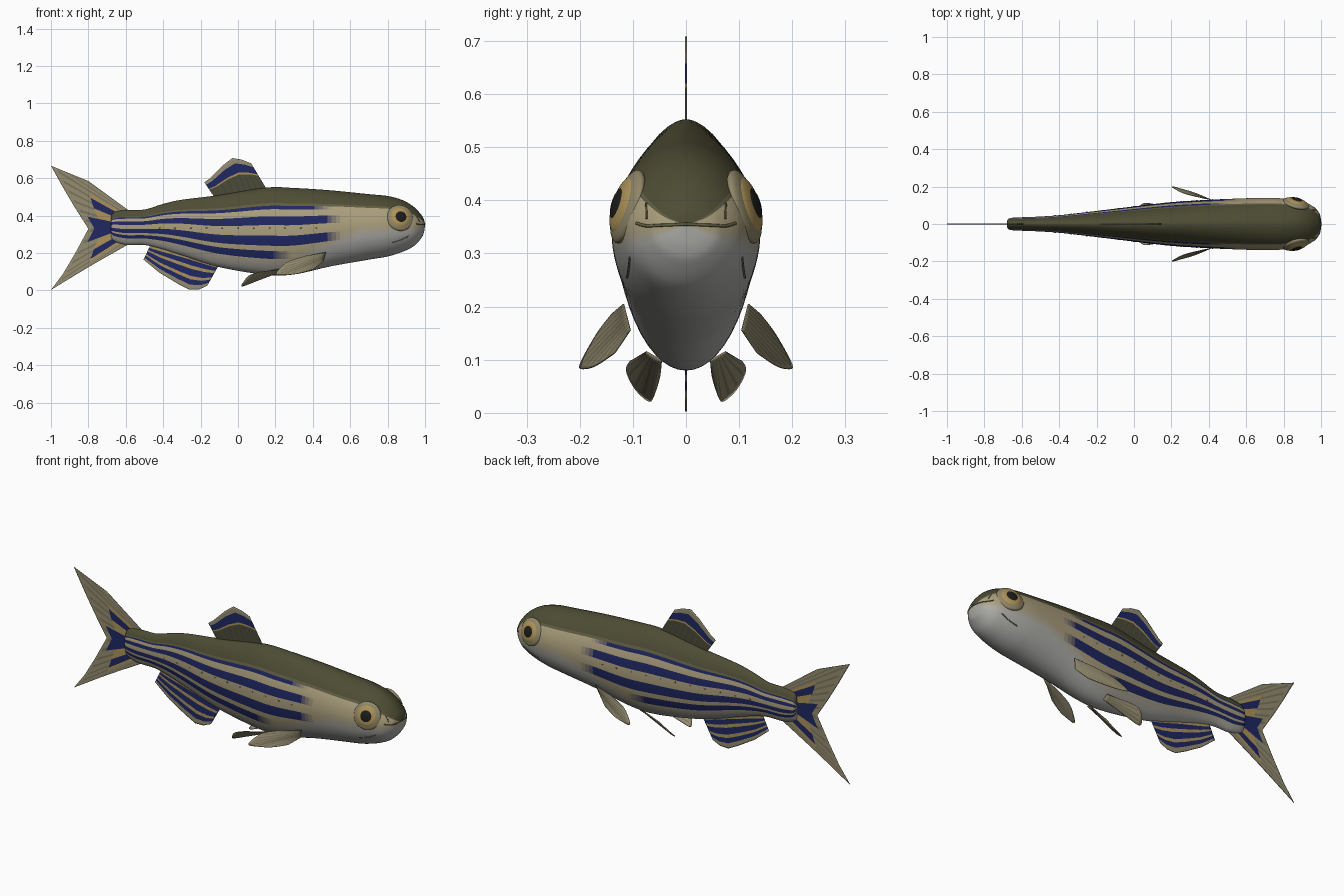
import bpy, bmesh, math
from mathutils import Vector

if "Cube" in bpy.data.objects:
    bpy.data.objects.remove(bpy.data.objects["Cube"])

OLIVE, GOLD, BLUE, BELLY = (.075, .072, .034), (.40, .34, .20), (.014, .020, .12), (.42, .42, .40)
AMBER, DARK = (.42, .29, .10), (.012, .012, .010)

def mix(a, b, f):
    f = round(max(0, min(1, f)) * 8) / 8
    return tuple(p + (q - p) * f for p, q in zip(a, b))

def material(c):
    name = "paint_%03d_%03d_%03d" % tuple(round(v * 999) for v in c)
    m = bpy.data.materials.get(name)
    if not m:
        m = bpy.data.materials.new(name)
        m.diffuse_color = (*c, 1)
        m.use_nodes = True
        m.node_tree.nodes["Principled BSDF"].inputs["Base Color"].default_value = m.diffuse_color
    return m

def catmull(pts, n):
    pts = [Vector(p) for p in pts]
    out = []
    for i in range(len(pts) - 1):
        a, b, c, d = pts[max(i - 1, 0)], pts[i], pts[i + 1], pts[min(i + 2, len(pts) - 1)]
        for k in range(n):
            t = k / n
            out.append(.5 * (2 * b + (c - a) * t + (2 * a - 5 * b + 4 * c - d) * t * t
                             + (3 * b - a - 3 * c + d) * t ** 3))
    return out + [pts[-1]]

def grid_object(name, rows, paint, closed=False):
    """Skin a grid of points; paint(i, j) gives each face its colour."""
    m, slots = len(rows[0]), {}
    me = bpy.data.meshes.new(name)
    ob = bpy.data.objects.new(name, me)
    bpy.context.collection.objects.link(ob)
    bm = bmesh.new()
    vs = [[bm.verts.new(p) for p in r] for r in rows]
    for i in range(len(rows) - 1):
        for j in range(m if closed else m - 1):
            k = (j + 1) % m
            f = bm.faces.new((vs[i][j], vs[i][k], vs[i + 1][k], vs[i + 1][j]))
            c = paint(i, j)
            if c not in slots:
                slots[c] = len(slots)
                me.materials.append(material(c))
            f.material_index = slots[c]
            f.smooth = True
    if closed:
        bm.faces.new(vs[0])
        bm.faces.new(vs[-1])
        bmesh.ops.remove_doubles(bm, verts=bm.verts, dist=1e-5)
    bmesh.ops.recalc_face_normals(bm, faces=bm.faces)
    bm.to_mesh(me)
    bm.free()
    return ob

# Body: stations of x, bottom z, top z, half width
stations = catmull([(-.68, .31, .37, .006), (-.668, .268, .415, .03), (-.6, .245, .43, .036),
    (-.5, .243, .433, .04), (-.4, .22, .463, .047), (-.3, .188, .485, .058), (-.1, .125, .51, .082),
    (.15, .084, .55, .112), (.3, .086, .548, .124), (.5, .13, .535, .134), (.7, .165, .515, .14),
    (.8, .182, .505, .136), (.88, .207, .483, .125), (.94, .237, .447, .105),
    (.98, .28, .405, .07), (.994, .31, .38, .042), (1, .35, .356, .004)], 9)
levels = [0, .004, .015, .035, .06, .1, .14, .185, .23, .275, .30, .335, .37, .41, .45, .48, .51, .54, .57,
          .62, .67, .71, .75, .79, .82, .86, .9, .94, .97, .988, .997, 1]
N = len(levels)

def half_width(t):
    return max(0, 1 - (2 * t - 1) ** 2) ** (.57 if t > .5 else .5)

def ring(s):
    x, b, t, w = s
    side = [(w * half_width(l), b + (t - b) * l) for l in levels]
    return [(x, y, z) for y, z in side] + [(x, -y, z) for y, z in side[-2:0:-1]]

def body_paint(i, j):
    x = (stations[i].x + stations[i + 1].x) / 2
    k = j if j < N - 1 else 2 * (N - 1) - 1 - j
    t = (levels[k] + levels[k + 1]) / 2
    if t > .79:
        return mix(GOLD, OLIVE, (t - .79) / .04 + .5)
    edge = .15 + .28 * max(0, min(1, (x - .3) / .35))
    base = mix(BELLY, GOLD, (t - edge) / .16 + .5)
    for lo, hi, end in ((.185, .275, .24), (.335, .45, .51), (.57, .67, .51), (.75, .79, .45)):
        if lo < t < hi:
            return mix(BLUE, base, (x - end) / .1 + .5)
    return base

grid_object("body", [ring(s) for s in stations], body_paint, True)

# Fins: rays fan from a root line to a tip outline
def fin(name, root, tip, paint, n=6, rows=20, smooth_tip=False):
    tips = catmull(tip, n) if smooth_tip else [Vector(a).lerp(Vector(b), k / n)
        for a, b in zip(tip, tip[1:]) for k in range(n)] + [Vector(tip[-1])]
    roots, M = catmull(root, 12), len(tips) - 1
    def at(u):
        f = u * (len(roots) - 1)
        i = min(int(f), len(roots) - 2)
        return roots[i].lerp(roots[i + 1], f - i)
    grid = [[at(j / M).lerp(tips[j], i / rows) for j in range(M + 1)] for i in range(rows + 1)]
    ob = grid_object(name, grid, lambda i, j: paint((j + .5) / M, (i + .5) / rows, j))
    s = ob.modifiers.new("thin", "SOLIDIFY")
    s.thickness, s.offset = .003, 0
    return ob

FIN = (.30, .265, .165)
RAY = (.20, .175, .105)

def plain(u, v, j):
    return RAY if j % 3 == 0 and v < .92 else FIN

def dorsal_paint(u, v, j):
    if .60 < v < .84: return BLUE
    if .53 < v < .6: return AMBER
    return mix(OLIVE, BLUE, .25) if v < .53 and j % 3 == 0 else OLIVE if v < .53 else FIN

def anal_paint(u, v, j):
    for lo in (.16, .42, .68):
        if lo < v < lo + .16: return BLUE
    return AMBER if v < .68 and j % 4 else FIN

def tail_paint(u, v, j):
    d = abs(u - .5)
    if v < .78 and (d < .09 and v > .15 or .19 < d < .29 and v < .5):
        return BLUE
    if v < .5 and d < .33: return AMBER
    return plain(u, v, j)

def flat(pts):
    return [(x, 0, z) for x, z in pts]

fin("tail_fin", flat([(-.58, .425), (-.64, .38), (-.64, .30), (-.58, .25)]),
    flat([(-.80, .585), (-1, .667), (-.935, .55), (-.87, .44), (-.80, .33),
          (-.87, .20), (-.935, .09), (-1, .003), (-.80, .125)]), tail_paint, 6, 24)
fin("dorsal_fin", flat([(.16, .53), (-.12, .49)]),
    flat([(.07, .68), (.02, .70), (-.03, .708), (-.08, .67), (-.15, .60), (-.18, .578)]), dorsal_paint)
fin("anal_fin", flat([(-.10, .14), (-.28, .20), (-.47, .24)]),
    flat([(-.165, .025), (-.21, .005), (-.26, .004), (-.32, .035), (-.42, .095), (-.505, .165)]), anal_paint)

# Paired fins, eyes and face lines, mirrored across y
def ball(name, loc, scale, rot, c):
    bpy.ops.mesh.primitive_uv_sphere_add(segments=40, ring_count=20, location=loc, rotation=rot)
    ob = bpy.context.object
    ob.name, ob.scale = name, scale
    ob.data.materials.append(material(c))
    bpy.ops.object.shade_smooth()

def line(name, pts, r, c):
    cu = bpy.data.curves.new(name, "CURVE")
    cu.dimensions, cu.bevel_depth, cu.bevel_resolution, cu.use_fill_caps = "3D", r, 2, True
    sp = cu.splines.new("POLY")
    pts = catmull(pts, 6)
    sp.points.add(len(pts) - 1)
    for p, q in zip(sp.points, pts):
        p.co = (*q, 1)
    cu.materials.append(material(c))
    bpy.context.collection.objects.link(bpy.data.objects.new(name, cu))

def on_skin(x, z, s, lift=0):
    i = max(k for k in range(len(stations) - 1) if stations[k].x <= x)
    a, b = stations[i], stations[i + 1]
    p = a.lerp(b, (x - a.x) / (b.x - a.x))
    return (x, s * (p[3] * half_width((z - p[1]) / (p[2] - p[1])) + lift), z)

for s, side in ((-1, "right"), (1, "left")):
    def m(pts):
        return [(x, s * y, z) for x, y, z in pts]
    fin(side + "_pectoral_fin", m([(.47, .118, .205), (.455, .105, .155)]),
        m([(.36, .14, .185), (.27, .163, .155), (.22, .187, .115), (.205, .2, .086),
           (.25, .188, .083), (.32, .168, .09), (.40, .135, .112)]), plain, 5, 12, True)
    fin(side + "_pelvic_fin", m([(.23, .075, .115), (.23, .045, .098)]),
        m([(.11, .105, .098), (.06, .112, .08), (.03, .095, .045), (.02, .068, .022),
           (.07, .058, .04), (.13, .05, .068)]), plain, 5, 12, True)
    # Eye: pale ring, iris, pupil
    tilt = (s * math.radians(17), 0, -s * math.radians(14))
    c = Vector(on_skin(.866, .388, s, -.012))
    out = Vector((.23, s * .93, .28)).normalized()
    ball(side + "_eye_rim", c, (.072, .022, .072), tilt, mix(GOLD, OLIVE, .375))
    ball(side + "_iris", c + out * .009, (.056, .018, .056), tilt, AMBER)
    ball(side + "_pupil", c + out * .018, (.034, .0125, .034), tilt, DARK)
    # Mouth corner, gill slit and nostril
    line(side + "_mouth", [(1.0, 0, .355), on_skin(.992, .353, s), on_skin(.975, .352, s),
                           on_skin(.955, .357, s)], .003, mix(GOLD, OLIVE, .875))
    line(side + "_jaw_slit", [on_skin(.82, .255, s), on_skin(.87, .27, s), on_skin(.915, .293, s)],
         .0025, mix(BELLY, OLIVE, .75))
    line(side + "_nostril", [on_skin(.955, .395, s), on_skin(.968, .375, s), on_skin(.972, .365, s)],
         .002, OLIVE)
    # Dotted lateral line
    for k in range(22):
        x = .42 - k * .042
        ball("%s_scale_dot_%d" % (side, k), on_skin(x, .335, s), (.005, .0025, .003), (0, 0, 0), mix(GOLD, OLIVE, .5)) \
            if k % 2 == 0 else None
